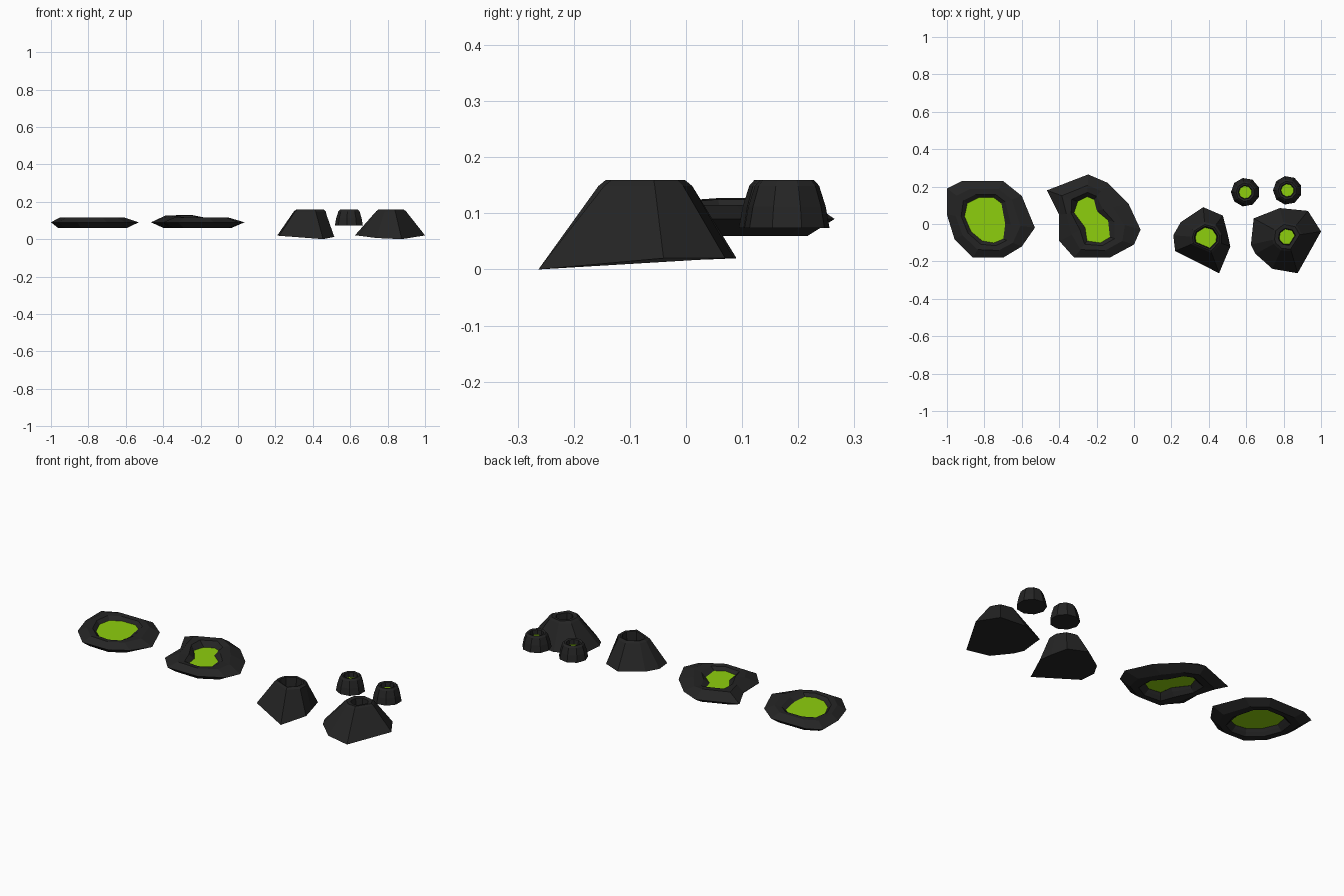
import bpy, bmesh, math

if "Cube" in bpy.data.objects:
    bpy.data.objects.remove(bpy.data.objects["Cube"])


def material(name, col):
    m = bpy.data.materials.new(name)
    m.diffuse_color = (*col, 1)
    m.use_nodes = True
    m.node_tree.nodes["Principled BSDF"].inputs["Base Color"].default_value = m.diffuse_color
    return m


ROCK = material("dark_rock", (0.018, 0.018, 0.018))
SLIME = material("green_slime", (0.27, 0.62, 0.004))


def finish(bm, name, mat):
    bmesh.ops.recalc_face_normals(bm, faces=bm.faces[:])
    me = bpy.data.meshes.new(name)
    bm.to_mesh(me)
    bm.free()
    me.materials.append(mat)
    bpy.context.collection.objects.link(bpy.data.objects.new(name, me))


def loft(name, rings, mat, closed=False):
    """Skin a stack of rings; join last to first, or cap both ends."""
    bm = bmesh.new()
    vs = [[bm.verts.new(p) for p in r] for r in rings]
    n = len(vs[0])
    pairs = list(zip(vs, vs[1:])) + ([(vs[-1], vs[0])] if closed else [])
    for a, b in pairs:
        for i in range(n):
            j = (i + 1) % n
            bm.faces.new((a[i], a[j], b[j], b[i]))
    if not closed:
        bm.faces.new(vs[0])
        bm.faces.new(vs[-1])
    finish(bm, name, mat)


def sheet(name, ring):
    bm = bmesh.new()
    bm.faces.new([bm.verts.new(p) for p in ring])
    if sum(a[0] * b[1] - b[0] * a[1] for a, b in zip(ring, ring[1:] + ring[:1])) < 0:
        bmesh.ops.reverse_faces(bm, faces=bm.faces[:])
    me = bpy.data.meshes.new(name)
    bm.to_mesh(me)
    bm.free()
    me.materials.append(SLIME)
    bpy.context.collection.objects.link(bpy.data.objects.new(name, me))


def mix(a, b, t, z, bumps={}):
    return [(p[0] + (q[0] - p[0]) * t, p[1] + (q[1] - p[1]) * t, z + bumps.get(i, 0))
            for i, (p, q) in enumerate(zip(a, b))]


def puddle(name, outer, inner, bumps={}):
    loft(name + "_rim", [
        mix(inner, outer, 0.0, 0.095), mix(inner, outer, 0.2, 0.113, bumps),
        mix(inner, outer, 0.52, 0.115, bumps), mix(inner, outer, 1, 0.09),
        mix(inner, outer, 0.6, 0.06), mix(inner, outer, 0.25, 0.062),
        mix(inner, outer, 0.1, 0.08)], ROCK, closed=True)
    sheet(name + "_slime", mix(inner, outer, 0.01, 0.096))


def circle(c, r, z, angles):
    return [(c[0] + r * math.cos(a), c[1] + r * math.sin(a), z) for a in angles]


def vent(name, base, c, r_top, r_in, z_slime, z_mid=None, r_mid=0):
    """Hollow cone: base outline, outer rim, mouth, inner wall, slime surface."""
    ang = [math.atan2(p[1] - c[1], p[0] - c[0]) for p in base]
    rings = [base]
    if z_mid:
        rings.append(circle(c, r_mid, z_mid, ang))
    rings += [circle(c, r_top * 1.04, 0.149, ang), circle(c, r_top * 0.88, 0.159, ang),
              circle(c, r_in * 1.1, 0.156, ang), circle(c, r_in, z_slime - 0.005, ang)]
    loft(name + "_rock", rings, ROCK)
    sheet(name + "_slime", circle(c, r_in, z_slime, ang))


# Flat slime puddles
puddle("round_puddle",
       [(-1, .19), (-.92, .23), (-.70, .23), (-.60, .15), (-.53, -.02),
        (-.60, -.12), (-.70, -.18), (-.86, -.18), (-.96, -.08), (-1, .05)],
       [(-.89, .11), (-.83, .14), (-.75, .14), (-.71, .11), (-.69, 0),
        (-.70, -.08), (-.75, -.10), (-.81, -.09), (-.87, -.04), (-.905, .04)])
puddle("narrow_puddle",
       [(-.465, .18), (-.245, .265), (-.14, .22), (-.03, .11), (.035, -.03),
        (0, -.11), (-.13, -.18), (-.32, -.18), (-.40, -.09), (-.40, .05)],
       [(-.30, .12), (-.25, .145), (-.215, .13), (-.20, .07), (-.14, .02),
        (-.13, -.07), (-.18, -.10), (-.25, -.09), (-.26, -.02), (-.32, .06)],
       {0: .012, 1: .014, 9: .012, 8: .004})

# Large cone vents
vent("left_vent", [(.21, -.06, .02), (.25, .01, .02), (.37, .09, .02), (.475, .045, .018),
                   (.50, -.05, .016), (.515, -.12, .012), (.455, -.263, 0), (.22, -.145, .018)],
     (.385, -.075), .083, .057, .085)
vent("right_vent", [(.625, -.11, .02), (.64, .03, .02), (.78, .085, .02), (.93, .07, .02),
                    (1, -.04, .02), (.875, -.263, 0), (.74, -.24, .006), (.65, -.16, .018)],
     (.818, -.068), .078, .042, .115)

# Small round vents
for side, c in (("left", (.595, .17)), ("right", (.82, .18))):
    angles = [math.tau * (i + 0.5) / 9 for i in range(9)]
    vent(f"small_{side}_vent", circle(c, .077, .074, angles), c, .056, .034, .13, .112, .07)
